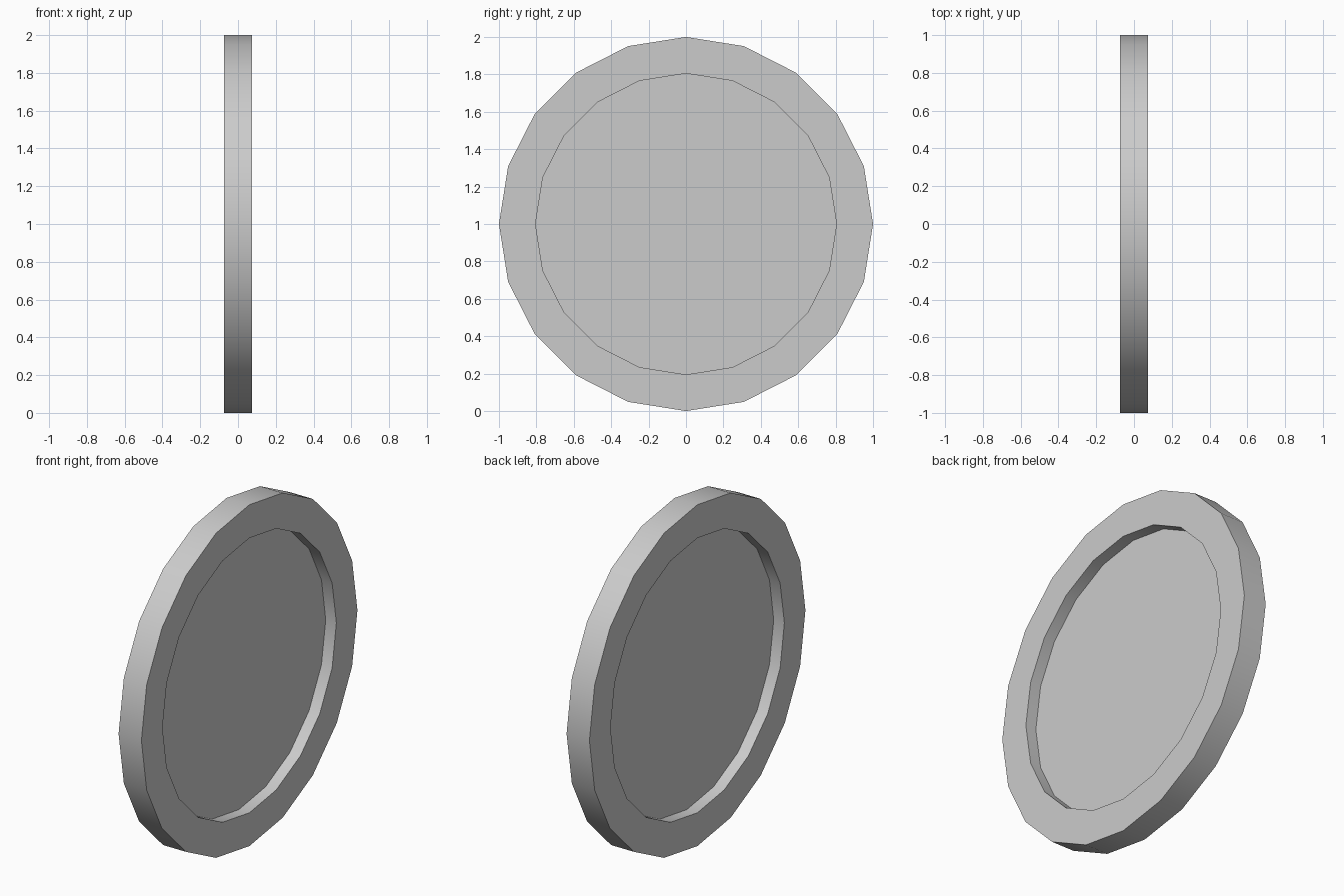
import bpy, bmesh
from math import pi, radians
from mathutils import Matrix, Vector

if "Cube" in bpy.data.objects:
    bpy.data.objects.remove(bpy.data.objects["Cube"])

SIDES = 20
CENTRE = Vector((0, 0, 1))


def finish(name, bm):
    bmesh.ops.remove_doubles(bm, verts=bm.verts, dist=1e-4)
    bmesh.ops.recalc_face_normals(bm, faces=bm.faces)
    mesh = bpy.data.meshes.new(name)
    bm.to_mesh(mesh)
    bm.free()
    obj = bpy.data.objects.new(name, mesh)
    bpy.context.collection.objects.link(obj)
    bpy.ops.object.select_all(action='DESELECT')
    obj.select_set(True)
    bpy.context.view_layer.objects.active = obj
    bpy.ops.object.shade_smooth_by_angle(angle=radians(30))
    return obj


# Rim: rectangular cross-section spun around the x axis
half, outer, inner = 0.074, 1.0, 0.805
bm = bmesh.new()
section = [(-half, inner), (-half, outer), (half, outer), (half, inner)]
verts = [bm.verts.new((x, 0, 1 + r)) for x, r in section]
edges = [bm.edges.new((verts[i], verts[(i + 1) % 4])) for i in range(4)]
bmesh.ops.spin(bm, geom=verts + edges, cent=CENTRE, axis=(1, 0, 0),
               angle=2 * pi, steps=SIDES, use_merge=False)
finish("rim", bm)

# Panel: thin disc recessed on both sides of the rim
bm = bmesh.new()
place = (Matrix.Translation(CENTRE) @ Matrix.Rotation(pi / 2, 4, 'Y')
         @ Matrix.Rotation(pi / 2, 4, 'Z'))
bmesh.ops.create_cone(bm, cap_ends=True, segments=SIDES, radius1=inner,
                      radius2=inner, depth=0.01, matrix=place)
finish("panel", bm)
